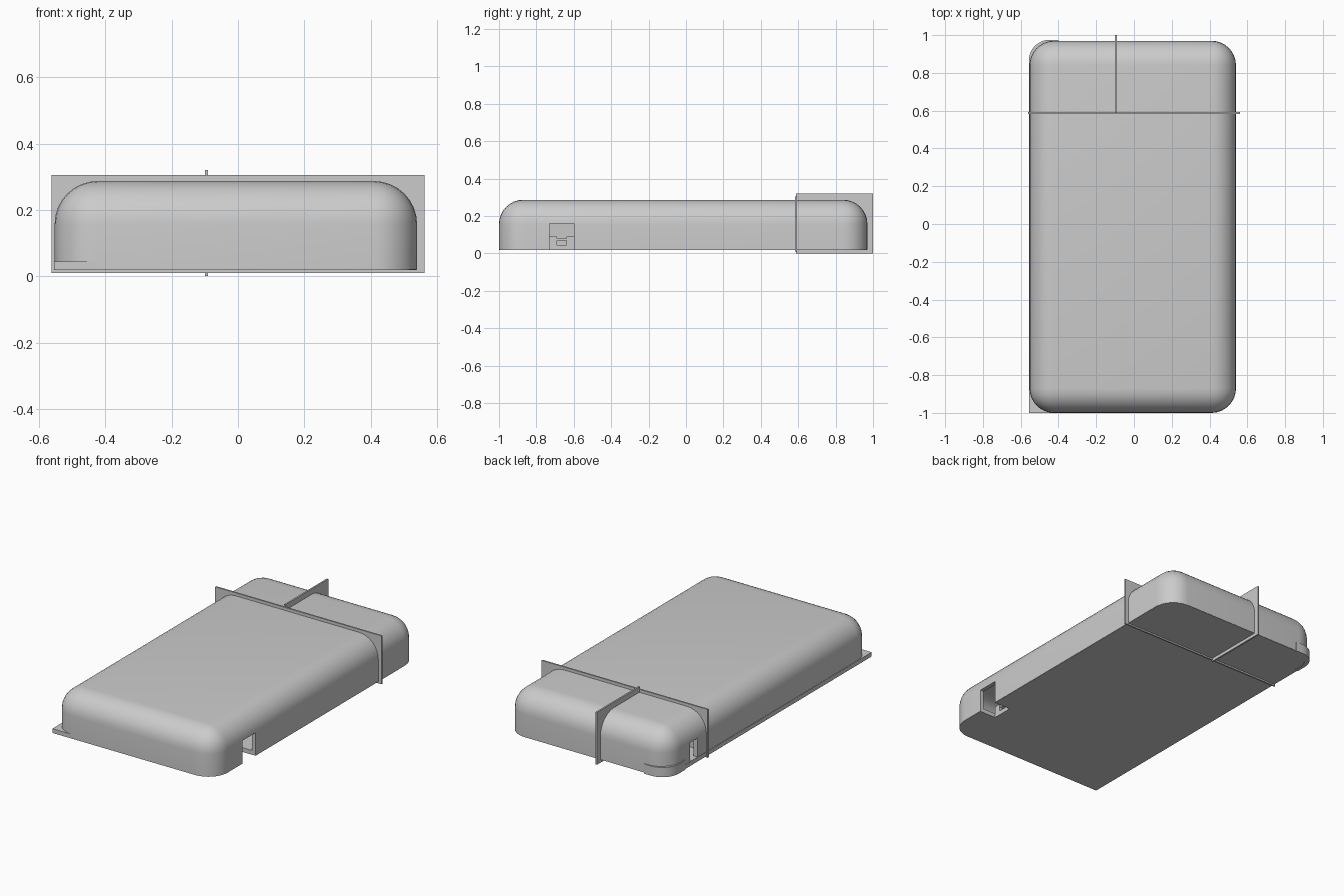
import bpy, bmesh, math

if "Cube" in bpy.data.objects:
    bpy.data.objects.remove(bpy.data.objects["Cube"])

X0, X1, Y0, Y1, Z0, Z1 = -0.553, 0.54, -1.0, 0.97, 0.02, 0.287
RAD, WALL = 0.13, 0.025


def make_object(name, bm):
    bmesh.ops.recalc_face_normals(bm, faces=bm.faces)
    mesh = bpy.data.meshes.new(name)
    bm.to_mesh(mesh)
    bm.free()
    ob = bpy.data.objects.new(name, mesh)
    bpy.context.collection.objects.link(ob)
    return ob


def box_bm(x0, x1, y0, y1, z0, z1):
    bm = bmesh.new()
    bmesh.ops.create_cube(bm, size=1)
    for v in bm.verts:
        v.co = (x0 if v.co.x < 0 else x1, y0 if v.co.y < 0 else y1, z0 if v.co.z < 0 else z1)
    return bm


def box(name, *dims):
    return make_object(name, box_bm(*dims))


def dome_box(name, x0, x1, y0, y1, z0, z1, r):
    # every edge rounded except those around the bottom
    bm = box_bm(x0, x1, y0, y1, z0, z1)
    edges = [e for e in bm.edges if max(v.co.z for v in e.verts) > z0 + 0.001]
    bmesh.ops.bevel(bm, geom=edges, offset=r, segments=8, profile=0.5, affect='EDGES')
    return make_object(name, bm)


def arc(cx, cy, r, a0, steps=10):
    return [(cx + r * math.cos(math.radians(a0 + 90 * i / steps)),
             cy + r * math.sin(math.radians(a0 + 90 * i / steps))) for i in range(steps + 1)]


def slab(name, outline, z0, z1):
    bm = bmesh.new()
    face = bm.faces.new([bm.verts.new((x, y, z0)) for x, y in outline])
    new = bmesh.ops.extrude_face_region(bm, geom=[face])['geom']
    bmesh.ops.translate(bm, vec=(0, 0, z1 - z0),
                        verts=[v for v in new if isinstance(v, bmesh.types.BMVert)])
    return make_object(name, bm)


def cut(target, cutter):
    cutter.hide_render = True
    mod = target.modifiers.new("cut", 'BOOLEAN')
    mod.operation, mod.solver, mod.object = 'DIFFERENCE', 'EXACT', cutter
    bpy.context.view_layer.objects.active = target
    bpy.ops.object.modifier_apply(modifier=mod.name)


def smooth(ob):
    bpy.ops.object.select_all(action='DESELECT')
    ob.select_set(True)
    bpy.context.view_layer.objects.active = ob
    bpy.ops.object.shade_smooth_by_angle(angle=math.radians(30))


# hollow rounded cover
cover = dome_box("case_cover", X0, X1, Y0, Y1, Z0, Z1, RAD)
cavity = dome_box("cavity_cutter", X0 + WALL, X1 - WALL, Y0 + WALL, Y1 - WALL,
                  Z0 - 0.05, Z1 - WALL, RAD - WALL)

# floor with one square corner at the front left
floor_outline = ([(-0.555, Y0)] + arc(X1 - RAD - 0.002, Y0 + RAD + 0.002, RAD, 270)
                 + arc(X1 - RAD - 0.002, Y1 - RAD - 0.002, RAD, 0)
                 + arc(-0.455, Y1 - 0.102, 0.1, 90))
base = slab("floor_plate", floor_outline, Z0 - 0.001, 0.045)

# openings for the connectors
cutters = [cavity,
           box("right_port_cutter", 0.43, 0.6, -0.73, -0.60, -0.05, 0.16),
           box("left_port_cutter", -0.6, -0.46, 0.68, 0.75, 0.046, 0.16)]
for c in cutters:
    cut(cover, c)
cut(base, cutters[1])
for c in cutters:
    bpy.data.objects.remove(c)

# raised lip wrapping the back left corner
outer = arc(-0.557 + 0.11, 0.975 - 0.11, 0.11, 90)
inner = arc(-0.537 + 0.11, 0.955 - 0.11, 0.11, 90)
lip = slab("corner_lip", [(-0.40, 0.975)] + outer + [(-0.557, 0.80), (-0.537, 0.80)]
           + inner[::-1] + [(-0.40, 0.955)], 0.016, 0.075)

# thin section planes
box("cross_plane", -0.562, 0.562, 0.583, 0.593, 0.01, 0.305)
box("long_plane", -0.10, -0.09, 0.588, 1.0, 0.0, 0.32)

# connector clips behind the right opening
for i, y in enumerate((-0.71, -0.62)):
    box(f"clip_block_{i}", 0.36, 0.43, y - 0.02, y + 0.02, 0.045, 0.09)
    box(f"clip_leg_{i}", 0.37, 0.42, y - 0.01, y + 0.01, Z0, 0.05)
box("clip_bar", 0.37, 0.425, -0.70, -0.63, 0.07, 0.08)

for ob in (cover, base, lip):
    smooth(ob)
